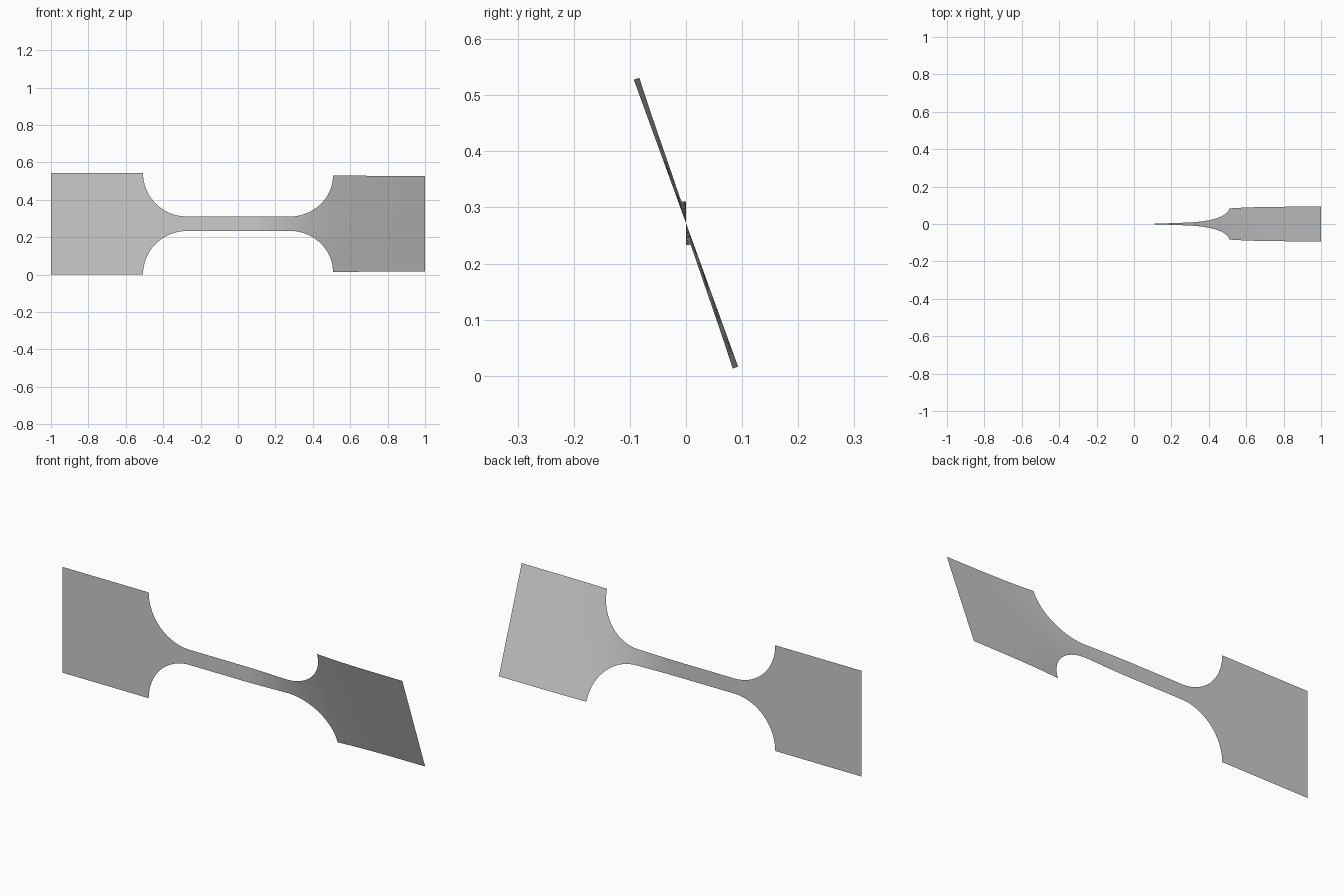
import bpy, bmesh, math

cube = bpy.data.objects.get("Cube")
if cube:
    bpy.data.objects.remove(cube, do_unlink=True)

HALF_HEIGHT = 0.272   # half height of the wide ends
NECK = 0.039          # half height of the narrow neck
FILLET_X = 0.275      # where the neck starts to flare
GRIP_X = 0.508        # where the wide end starts
TWIST = math.radians(20)
ROWS = 8


def twist_at(x):
    """Twist angle: flat on the right, rising smoothly to full on the left."""
    return TWIST * (1 - math.exp(-(max(0, x - 0.05) / 0.27) ** 1.5))


# Outline of one half as (distance from the middle, half height)
half = [(FILLET_X * i / 12, NECK) for i in range(12)]
for i in range(25):
    a = math.pi / 2 * i / 24
    half.append((FILLET_X + (GRIP_X - FILLET_X) * math.sin(a),
                 HALF_HEIGHT - (HALF_HEIGHT - NECK) * math.cos(a)))
half += [(GRIP_X + (1 - GRIP_X) * i / 12, HALF_HEIGHT) for i in range(1, 13)]
outline = [(-x, h) for x, h in reversed(half[1:])] + half

# Thin sheet: one column of points per station, turned about the long axis
bm = bmesh.new()
columns = []
for x, h in outline:
    t = twist_at(x)
    column = []
    for r in range(ROWS + 1):
        s = h * (2 * r / ROWS - 1)
        column.append(bm.verts.new((x, -s * math.sin(t),
                                    HALF_HEIGHT + s * math.cos(t))))
    columns.append(column)
for left, right in zip(columns, columns[1:]):
    for r in range(ROWS):
        face = bm.faces.new((left[r], right[r], right[r + 1], left[r + 1]))
        face.smooth = True

mesh = bpy.data.meshes.new("twisted_sheet")
bm.to_mesh(mesh)
bm.free()
sheet = bpy.data.objects.new("twisted_sheet", mesh)
bpy.context.collection.objects.link(sheet)

# Plain grey
grey = bpy.data.materials.new("grey")
grey.use_nodes = True
colour = (0.6, 0.6, 0.6, 1)
grey.diffuse_color = colour
grey.node_tree.nodes["Principled BSDF"].inputs["Base Color"].default_value = colour
mesh.materials.append(grey)
